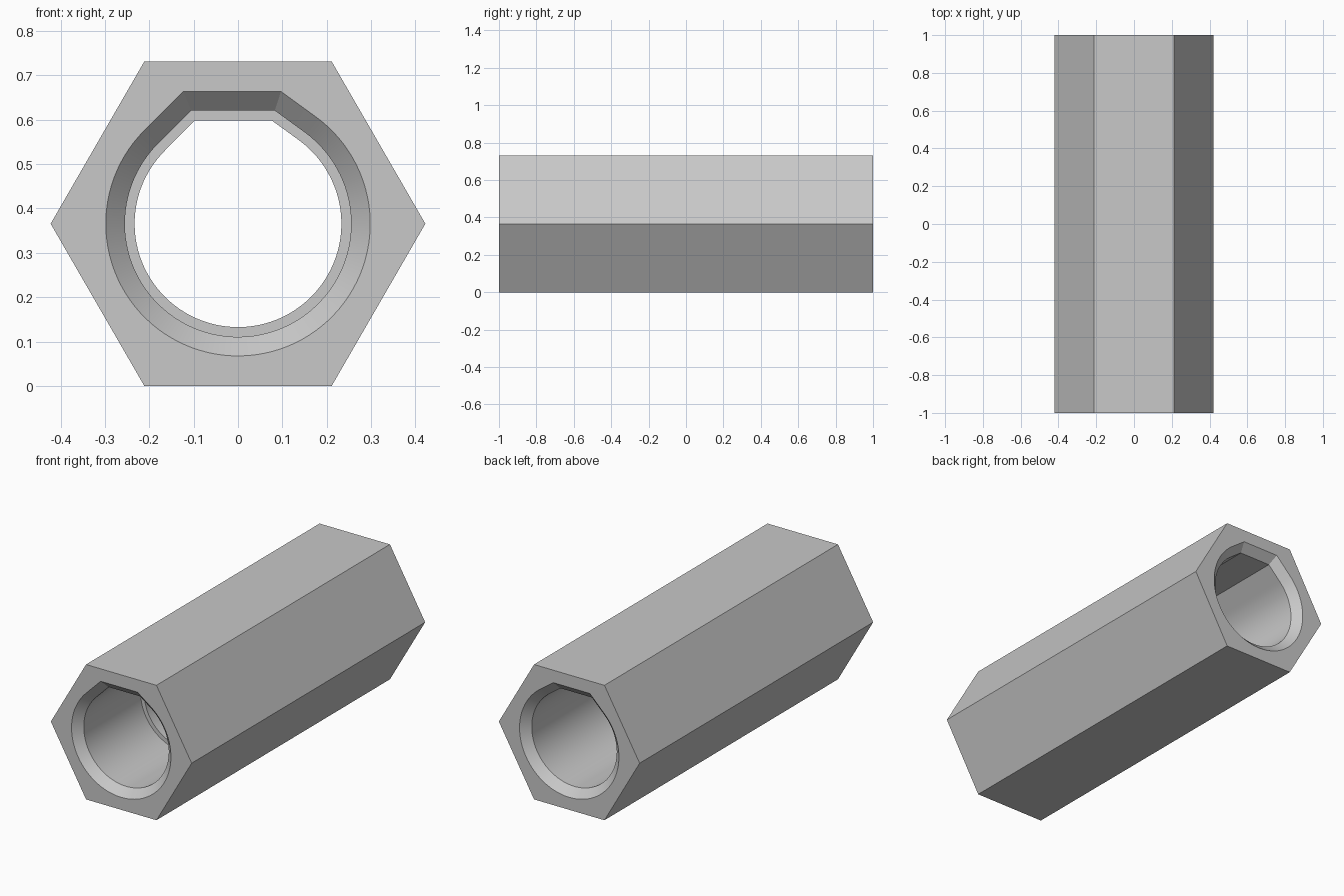
import bpy, bmesh
from math import sin, cos, tan, pi, radians

cube = bpy.data.objects.get("Cube")
if cube:
    bpy.data.objects.remove(cube, do_unlink=True)

HEX_R = 0.4222
AXIS_Z = HEX_R * sin(pi / 3)
ARC_STEPS = 80


def hexagon():
    return [(HEX_R * cos(i * pi / 3), HEX_R * sin(i * pi / 3)) for i in range(6)]


def bore(r):
    """Round hole with a flat roof and two tangent sloping shoulders."""
    left, right = radians(45), radians(36)
    start, end = pi / 2 + left, 2.5 * pi - right
    pts = []
    for i in range(ARC_STEPS + 1):
        a = start + (end - start) * i / ARC_STEPS
        pts.append((r * cos(a), r * sin(a)))
    pts.append((r * tan(right / 2), r))
    pts.append((-r * tan(left / 2), r))
    return pts


def loft(bm, sections):
    """Join a run of (outline, y) sections and return their vertex rings."""
    rings = [[bm.verts.new((x, y, z + AXIS_Z)) for x, z in pts]
             for pts, y in sections]
    for a, b in zip(rings, rings[1:]):
        for i in range(len(a)):
            j = (i + 1) % len(a)
            bm.faces.new((a[i], a[j], b[j], b[i]))
    return rings


def ring_edges(bm, ring):
    return [bm.edges.get((ring[i - 1], ring[i])) for i in range(len(ring))]


bm = bmesh.new()
# Hexagonal outside
outer = loft(bm, [(hexagon(), -1), (hexagon(), 1)])

# Bore: chamfered mouths, two sockets and a narrower stop ring between them
MOUTH, SOCKET, STOP = 0.298, 0.255, 0.233
CHAMFER = MOUTH - SOCKET
steps = [(MOUTH, -1), (SOCKET, -1 + CHAMFER), (SOCKET, -0.47), (STOP, -0.47),
         (STOP, -0.37), (SOCKET, -0.37), (SOCKET, 1 - CHAMFER), (MOUTH, 1)]
inner = loft(bm, [(bore(r), y) for r, y in steps])

# Flat end faces around the mouths
for k in (0, -1):
    edges = ring_edges(bm, outer[k]) + ring_edges(bm, inner[k])
    bmesh.ops.triangle_fill(bm, edges=edges, use_beauty=True)
bmesh.ops.recalc_face_normals(bm, faces=bm.faces)

mesh = bpy.data.meshes.new("hex_sleeve")
bm.to_mesh(mesh)
bm.free()
sleeve = bpy.data.objects.new("hex_sleeve", mesh)
bpy.context.collection.objects.link(sleeve)

# Plain grey
grey = bpy.data.materials.new("light_grey")
grey.use_nodes = True
colour = (0.58, 0.58, 0.58, 1)
grey.diffuse_color = colour
grey.node_tree.nodes["Principled BSDF"].inputs["Base Color"].default_value = colour
mesh.materials.append(grey)

bpy.ops.object.select_all(action="DESELECT")
sleeve.select_set(True)
bpy.context.view_layer.objects.active = sleeve
bpy.ops.object.shade_smooth_by_angle(angle=radians(25))
